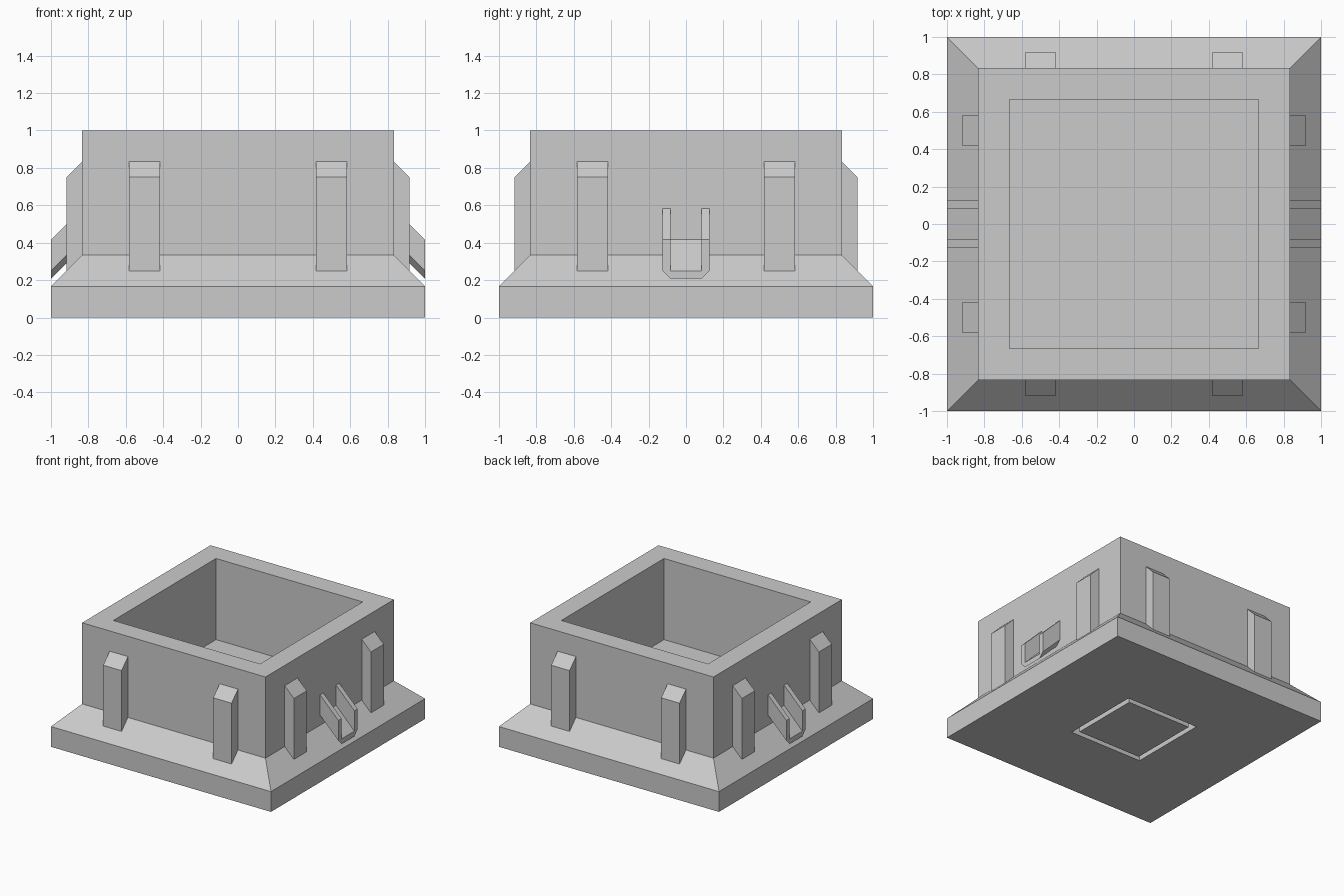
import bpy, bmesh
from math import pi
from mathutils import Matrix, Vector

if "Cube" in bpy.data.objects:
    bpy.data.objects.remove(bpy.data.objects["Cube"])


def finish(name, bm):
    bmesh.ops.recalc_face_normals(bm, faces=bm.faces)
    mesh = bpy.data.meshes.new(name)
    bm.to_mesh(mesh)
    bm.free()
    obj = bpy.data.objects.new(name, mesh)
    bpy.context.collection.objects.link(obj)
    return obj


def square_loft(name, rings):
    """Skin square rings given as (half width, height), capped at both ends."""
    bm = bmesh.new()
    loops = [[bm.verts.new((sx * h, sy * h, z))
              for sx, sy in ((-1, -1), (1, -1), (1, 1), (-1, 1))]
             for h, z in rings]
    for a, b in zip(loops, loops[1:]):
        for i in range(4):
            j = (i + 1) % 4
            bm.faces.new((a[i], a[j], b[j], b[i]))
    bm.faces.new(loops[0])
    bm.faces.new(loops[-1])
    return finish(name, bm)


def prism(name, points, sweep, angle):
    """Extrude a closed profile along sweep, then turn it about z."""
    bm = bmesh.new()
    face = bm.faces.new([bm.verts.new(p) for p in points])
    result = bmesh.ops.extrude_face_region(bm, geom=[face], use_keep_orig=True)
    moved = [g for g in result["geom"] if isinstance(g, bmesh.types.BMVert)]
    bmesh.ops.translate(bm, verts=moved, vec=Vector(sweep))
    bm.transform(Matrix.Rotation(angle, 4, 'Z'))
    return finish(name, bm)


u = 1 / 24  # design module

# Open box on a sloped plinth, with a square groove underneath
square_loft("planter_body", [
    (7*u, 0), (7*u, 2*u), (8*u, 2*u), (8*u, 0),
    (24*u, 0), (24*u, 4*u), (20*u, 8*u), (20*u, 24*u),
    (16*u, 24*u), (16*u, 8*u)])

# Two buttresses on each of the four walls
for side in range(4):
    for y in (-14*u, 10*u):
        profile = [(20*u, y, 8*u), (22*u, y, 6*u), (22*u, y, 18*u), (20*u, y, 20*u)]
        prism("buttress", profile, (0, 4*u, 0), side * pi / 2)

# Sloping U-shaped spout on the left and right walls
half = [(2, 6), (2, 10), (3, 10), (3, 6), (2, 5)]
section = half + [(-y, z) for y, z in reversed(half)]
for angle in (0, pi):
    prism("drain_spout", [(24*u, y*u, z*u) for y, z in section],
          (-4*u, 0, 4*u), angle)
